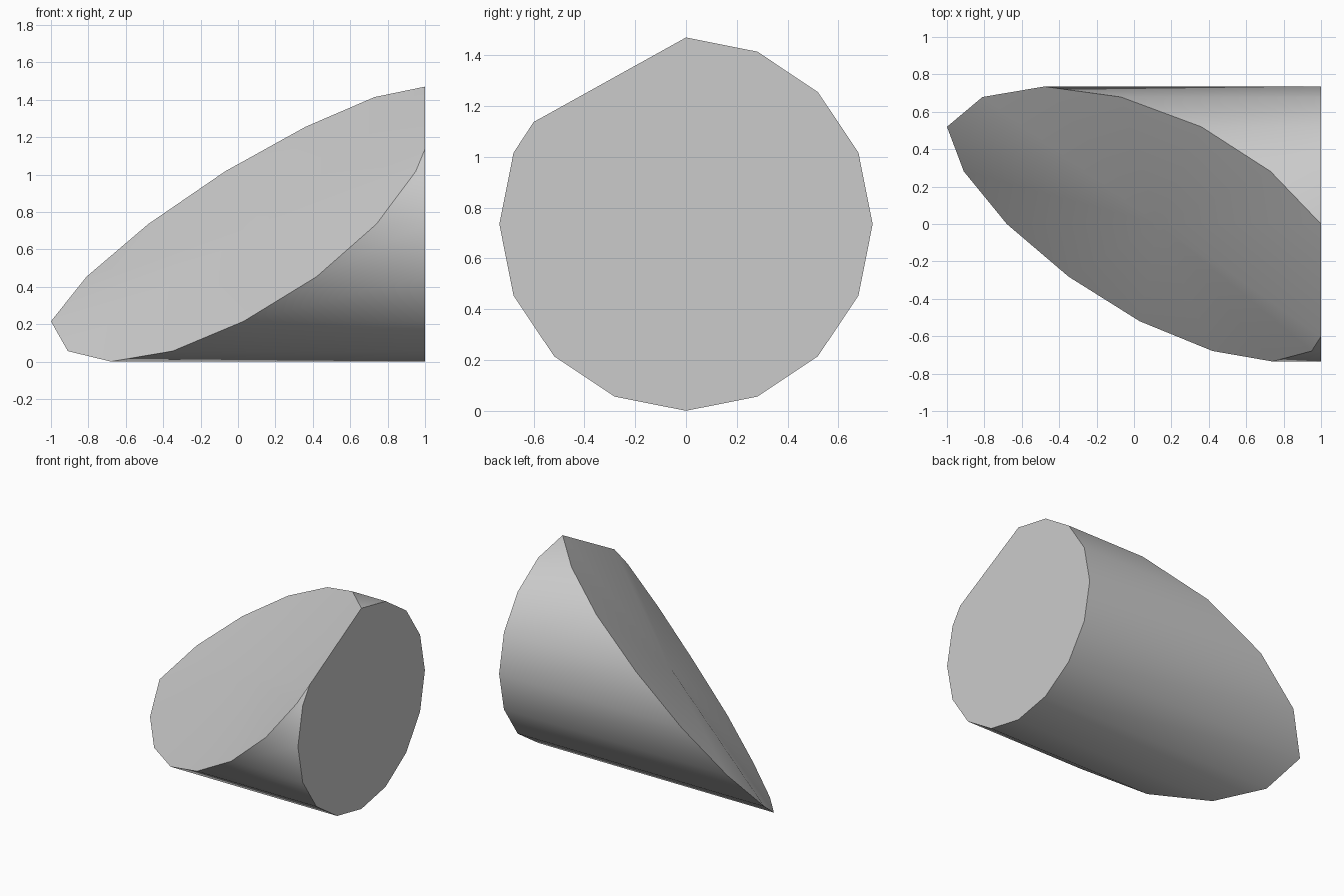
import bpy, bmesh, math

cube = bpy.data.objects.get("Cube")
if cube:
    bpy.data.objects.remove(cube)

# Plain grey material
grey = bpy.data.materials.new("plain grey")
grey.use_nodes = True
colour = (0.6, 0.6, 0.6, 1)
grey.diffuse_color = colour
grey.node_tree.nodes["Principled BSDF"].inputs["Base Color"].default_value = colour

RADIUS, SIDES, END = 0.735, 16, 1.0

# Where the slanted cut meets each corner of the sixteen-sided rod, from the top round
cut_x = [END, 0.73, 0.36, -0.07, -0.48, -0.81, -1.0,
         -0.91, -0.68, -0.35, 0.03, 0.42, 0.74, 0.95]

bm = bmesh.new()


def ring_point(i, x):
    a = 2 * math.pi * i / SIDES
    return bm.verts.new((x, RADIUS * math.sin(a), RADIUS + RADIUS * math.cos(a)))


rim = [ring_point(i, x) for i, x in enumerate(cut_x)]
cap = [rim[0]] + [ring_point(i, END) for i in range(1, len(cut_x))]
notch = bm.verts.new((END, -0.60, 1.137))   # cut running out through the flat end
middle = bm.verts.new((0.13, 0, RADIUS))    # centre of the slightly curved cut

# Rod sides
bm.faces.new((rim[0], cap[1], rim[1]))
for i in range(1, len(rim) - 1):
    bm.faces.new((rim[i], cap[i], cap[i + 1], rim[i + 1]))
bm.faces.new((rim[-1], cap[-1], notch))

# Flat end and slanted cut
bm.faces.new(cap + [notch])
outline = rim + [notch]
for a, b in zip(outline, outline[1:] + outline[:1]):
    bm.faces.new((a, b, middle))

bmesh.ops.recalc_face_normals(bm, faces=bm.faces)
mesh = bpy.data.meshes.new("slanted_rod")
bm.to_mesh(mesh)
bm.free()
mesh.materials.append(grey)

rod = bpy.data.objects.new("slanted_rod", mesh)
bpy.context.collection.objects.link(rod)
bpy.ops.object.select_all(action='DESELECT')
rod.select_set(True)
bpy.context.view_layer.objects.active = rod
bpy.ops.object.shade_smooth_by_angle(angle=math.radians(30))
